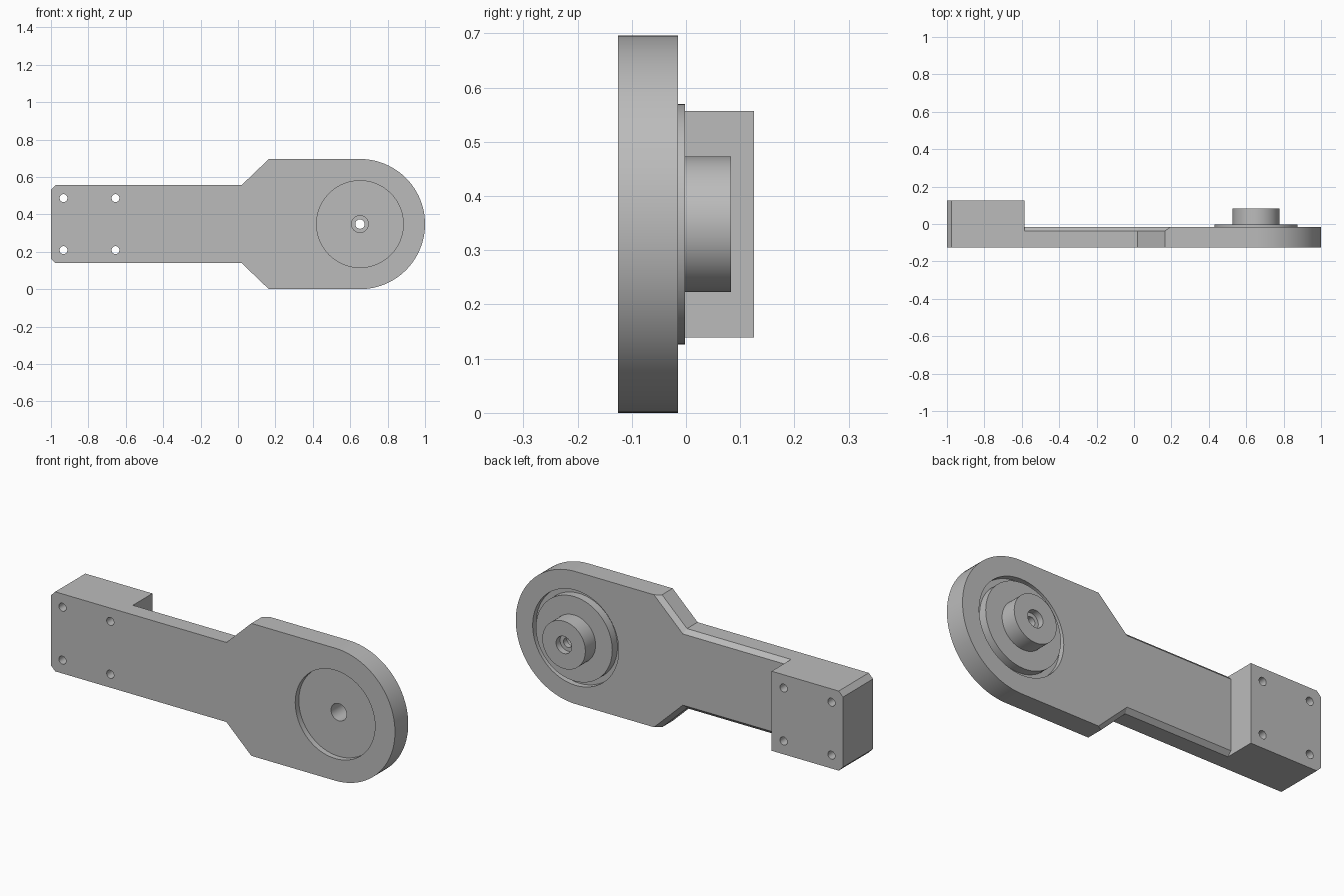
import bpy
import bmesh
from math import cos, sin, pi

cube = bpy.data.objects.get("Cube")
if cube:
    bpy.data.objects.remove(cube)

CX, CZ, R = 0.652, 0.348, 0.348      # centre and radius of the round end
FRONT, BACK = -0.125, -0.015         # thickness of the arm
STEP = -0.585                        # inner face of the mounting block
HALF = 0.209                         # half height of the neck and the block

grey = bpy.data.materials.new("plain_grey")
grey.use_nodes = True
grey.diffuse_color = (0.5, 0.5, 0.5, 1)
grey.node_tree.nodes["Principled BSDF"].inputs["Base Color"].default_value = (0.5, 0.5, 0.5, 1)


def finish(name, bm):
    bmesh.ops.recalc_face_normals(bm, faces=bm.faces[:])
    mesh = bpy.data.meshes.new(name)
    bm.to_mesh(mesh)
    bm.free()
    mesh.materials.append(grey)
    obj = bpy.data.objects.new(name, mesh)
    bpy.context.collection.objects.link(obj)
    return obj


def prism(points, y0, y1):
    """Extrude an x-z outline from y0 to y1."""
    bm = bmesh.new()
    face = bm.faces.new([bm.verts.new((x, y0, z)) for x, z in points])
    moved = bmesh.ops.extrude_face_region(bm, geom=[face], use_keep_orig=True)["geom"]
    for v in moved:
        if isinstance(v, bmesh.types.BMVert):
            v.co.y = y1
    return bm


def circle(x, z, r, n=64):
    return [(x + r * cos(2 * pi * i / n), z + r * sin(2 * pi * i / n)) for i in range(n)]


def drill(obj, x, z, r, y0, y1, n=64):
    """Cut a round hole along y."""
    cutter = finish("hole_cutter", prism(circle(x, z, r, n), y0, y1))
    cutter.hide_render = True
    mod = obj.modifiers.new("hole", "BOOLEAN")
    mod.operation = "DIFFERENCE"
    mod.solver = "EXACT"
    mod.object = cutter
    deps = bpy.context.evaluated_depsgraph_get()
    mesh = bpy.data.meshes.new_from_object(obj.evaluated_get(deps))
    obj.modifiers.clear()
    obj.data = mesh
    bpy.data.objects.remove(cutter)


def smooth(obj):
    obj.data.shade_smooth()
    obj.data.set_sharp_from_angle(angle=0.5)


# Arm: narrow neck flaring into a wide round end
upper = [(STEP, HALF), (0.02, HALF), (0.165, R)]
arc = [(CX + R * cos(a), R * sin(a)) for a in (pi / 2 - pi * i / 48 for i in range(49))]
outline = upper + arc + [(x, -z) for x, z in reversed(upper)]
bm = prism([(x, z + CZ) for x, z in outline], FRONT, BACK)

# Chamfer on the back edges of the neck and the flare
edges = []
for e in bm.edges:
    a, b = e.verts
    if (min(a.co.y, b.co.y) > BACK - 0.001 and max(a.co.x, b.co.x) < 0.17
            and abs(a.co.x - b.co.x) > 0.01):
        edges.append(e)
bmesh.ops.bevel(bm, geom=edges, offset=0.022, offset_type="OFFSET",
                segments=1, profile=0.5, affect="EDGES")
arm = finish("arm", bm)

# Front recess, back groove and centre bore
drill(arm, CX, CZ, 0.232, -0.2, -0.095)
drill(arm, CX, CZ, 0.25, -0.045, 0.1)
drill(arm, CX, CZ, 0.045, -0.2, 0.1)
smooth(arm)

# Mounting block with clipped outer corners and four screw holes
c = 0.025
block_outline = [(STEP, HALF), (STEP, -HALF), (c - 1, -HALF), (-1, c - HALF),
                 (-1, HALF - c), (c - 1, HALF)]
block = finish("mounting_block", prism([(x, z + CZ) for x, z in block_outline], FRONT, 0.125))
for x in (-0.933, -0.655):
    for side in (-1, 1):
        drill(block, x, CZ + side * 0.139, 0.021, -0.2, 0.2, 32)
smooth(block)

# Turned hub: raised disc, boss and stepped bore
profile = [(0.222, -0.045), (0.222, -0.002), (0.125, -0.002), (0.125, 0.083),
           (0.045, 0.083), (0.045, 0.05), (0.025, 0.05), (0.025, 0.02),
           (0.045, 0.02), (0.045, -0.045)]
bm = bmesh.new()
rings = [[bm.verts.new((x, y, z)) for x, z in circle(CX, CZ, r)] for r, y in profile]
for lower, higher in zip(rings, rings[1:]):
    for i in range(len(lower)):
        j = (i + 1) % len(lower)
        bm.faces.new((lower[i], lower[j], higher[j], higher[i]))
# Close the underside so the hub is solid
for i in range(64):
    j = (i + 1) % 64
    bm.faces.new((rings[-1][i], rings[-1][j], rings[0][j], rings[0][i]))
hub = finish("hub", bm)
smooth(hub)
